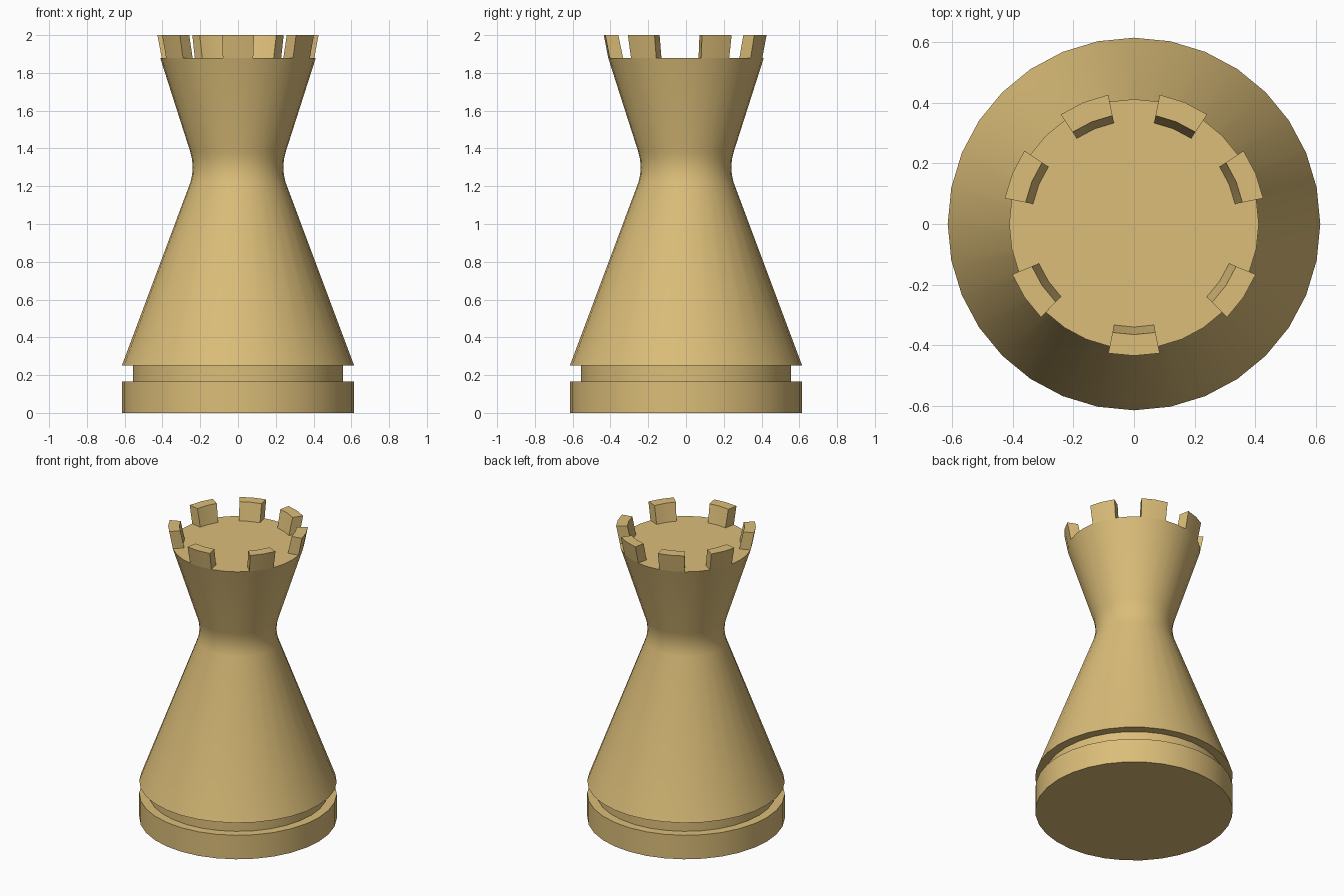
import bpy, bmesh
from math import cos, sin, radians

if "Cube" in bpy.data.objects:
    bpy.data.objects.remove(bpy.data.objects["Cube"])

SEG = 32
STEP = 360 / SEG

wood = bpy.data.materials.new("pale_wood")
wood.diffuse_color = (0.71, 0.51, 0.19, 1)
wood.use_nodes = True
wood.node_tree.nodes["Principled BSDF"].inputs["Base Color"].default_value = wood.diffuse_color


def polar(r, deg, z):
    return (r * cos(radians(deg)), r * sin(radians(deg)), z)


def finish(bm, name):
    bmesh.ops.recalc_face_normals(bm, faces=bm.faces)
    me = bpy.data.meshes.new(name)
    bm.to_mesh(me)
    bm.free()
    ob = bpy.data.objects.new(name, me)
    bpy.context.collection.objects.link(ob)
    me.materials.append(wood)
    bpy.ops.object.select_all(action='DESELECT')
    ob.select_set(True)
    bpy.context.view_layer.objects.active = ob
    bpy.ops.object.shade_smooth_by_angle(angle=radians(30))
    return ob


# Turned body: base disc, groove, tapered skirt, rounded neck, flared top
profile = [(0.615, 0), (0.615, 0.165), (0.557, 0.165), (0.557, 0.25),
           (0.615, 0.25), (0.252, 1.22), (0.243, 1.26), (0.24, 1.30),
           (0.243, 1.34), (0.252, 1.38), (0.412, 1.88)]
bm = bmesh.new()
rings = [[bm.verts.new(polar(r, i * STEP, z)) for i in range(SEG)]
         for r, z in profile]
for a, b in zip(rings, rings[1:]):
    for i in range(SEG):
        j = (i + 1) % SEG
        bm.faces.new((a[i], a[j], b[j], b[i]))
bm.faces.new(rings[0][::-1])
bm.faces.new(rings[-1])
finish(bm, "tower_body")

# Seven battlements, each two segments wide, flaring outwards
section = [(0.412, 1.88), (0.435, 2.0), (0.365, 2.0), (0.340, 1.88)]
bm = bmesh.new()
for mid in (22.5, 67.5, 112.5, 157.5, 213.75, 270, 326.25):
    cuts = [[bm.verts.new(polar(r, mid + k * STEP, z)) for r, z in section]
            for k in (-1, 0, 1)]
    for a, b in zip(cuts, cuts[1:]):
        for i in range(4):
            j = (i + 1) % 4
            bm.faces.new((a[i], a[j], b[j], b[i]))
    bm.faces.new(cuts[0][::-1])
    bm.faces.new(cuts[-1])
finish(bm, "battlements")
